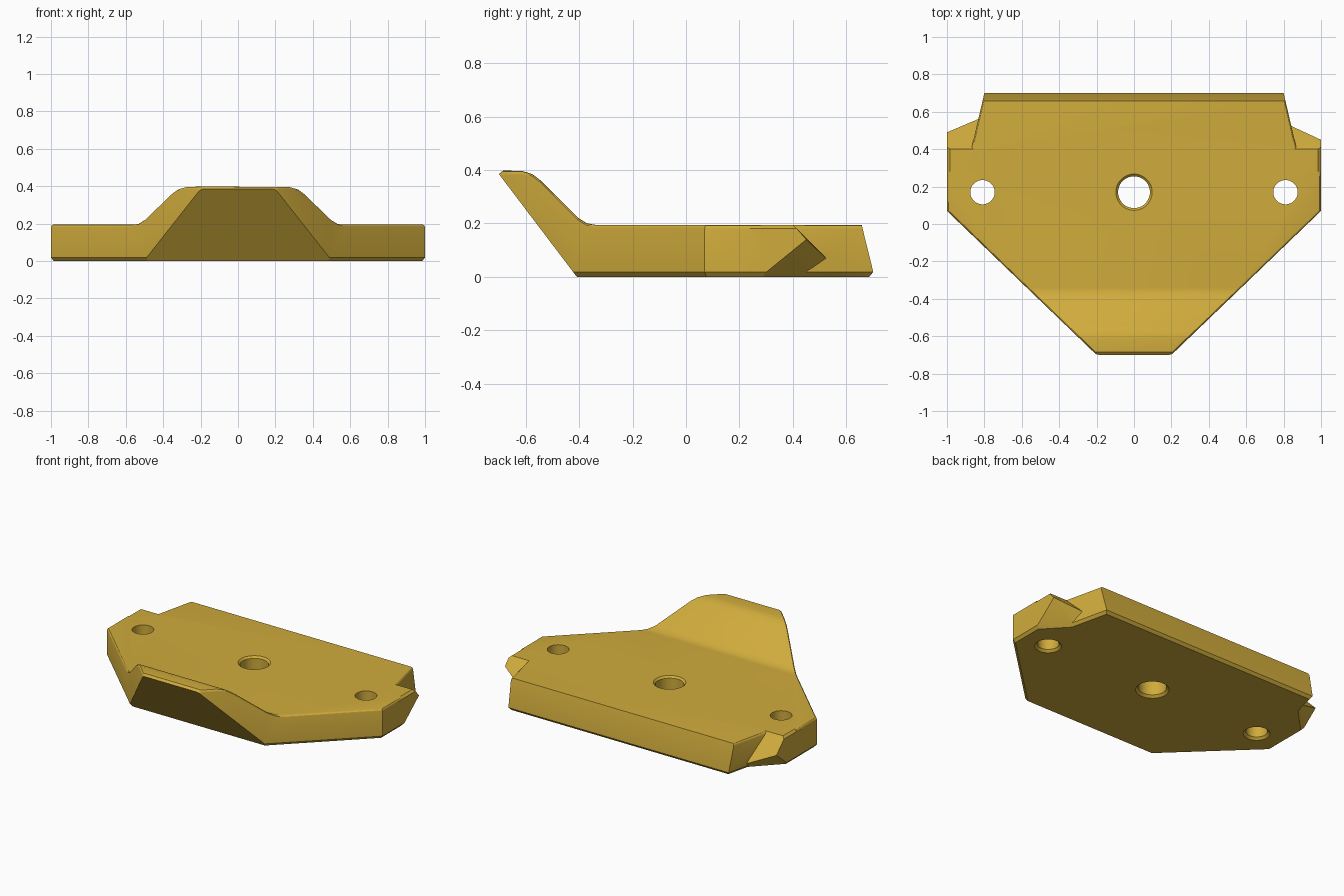
import bpy, bmesh, math
from mathutils import Vector

if "Cube" in bpy.data.objects:
    bpy.data.objects.remove(bpy.data.objects["Cube"])

gold = bpy.data.materials.new("gold")
gold.diffuse_color = (0.63, 0.41, 0.045, 1)
gold.use_nodes = True
gold.node_tree.nodes["Principled BSDF"].inputs["Base Color"].default_value = gold.diffuse_color


def make(name, bm):
    bmesh.ops.recalc_face_normals(bm, faces=bm.faces)
    me = bpy.data.meshes.new(name)
    bm.to_mesh(me)
    bm.free()
    me.materials.append(gold)
    ob = bpy.data.objects.new(name, me)
    bpy.context.collection.objects.link(ob)
    return ob


def loft(name, rings):
    """Closed solid through rings with equal point counts."""
    bm = bmesh.new()
    vs = [[bm.verts.new(p) for p in r] for r in rings]
    n = len(vs[0])
    for a, b in zip(vs, vs[1:]):
        for i in range(n):
            bm.faces.new((a[i], a[(i + 1) % n], b[(i + 1) % n], b[i]))
    bm.faces.new(vs[0])
    bm.faces.new(vs[-1])
    return make(name, bm)


def inset(pts, d):
    """Mitred inward offset of a counter-clockwise outline."""
    out = []
    for i, p in enumerate(pts):
        p = Vector(p)
        a = (p - Vector(pts[i - 1])).normalized()
        b = (Vector(pts[(i + 1) % len(pts)]) - p).normalized()
        na, nb = Vector((-a.y, a.x)), Vector((-b.y, b.x))
        out.append(p + (na + nb) * d / (1 + na.dot(nb)))
    return out


def boolean(ob, tool, op):
    m = ob.modifiers.new(op, 'BOOLEAN')
    m.operation, m.object, m.solver = op, tool, 'EXACT'
    bpy.context.view_layer.objects.active = ob
    bpy.ops.object.modifier_apply(modifier=m.name)
    bpy.data.objects.remove(tool)


# Side profile (y, z) with the raised front lip, extruded across x
profile = [(-0.408, 0), (0.9, 0), (0.70, 0.02), (0.657, 0.195), (-0.34, 0.195),
           (-0.372, 0.201), (-0.405, 0.222), (-0.545, 0.362), (-0.575, 0.385),
           (-0.615, 0.397), (-0.685, 0.397), (-0.70, 0.385)]
profile[1:3] = [(0.705, 0)]
plate = loft("bracket_plate", [[(x, y, z) for y, z in profile] for x in (-1.2, 1.2)])

# Plan outline with a chamfered bottom rim
right = [(0.2, -0.70), (1, 0.07), (1, 0.28), (0.9, 0.28), (0.87, 0.4), (0.8, 0.7)]
outline = right + [(-x, y) for x, y in reversed(right)]
rim = inset(outline, 0.015)
boolean(plate, loft("plan_cutter", [[(p[0], p[1], z) for p in ring] for ring, z in
        ((inset(outline, 0.035), -0.02), (rim, 0), (outline, 0.018), (outline, 0.6))]),
        'INTERSECT')

# Rounded top edges along the sides
bm = bmesh.new()
bm.from_mesh(plate.data)
bmesh.ops.remove_doubles(bm, verts=bm.verts, dist=1e-5)
bm.normal_update()
edges = []
for e in bm.edges:
    if len(e.link_faces) == 2:
        a, b = sorted(e.link_faces, key=lambda f: f.normal.z)
        if abs(a.normal.z) < 0.05 and abs(a.normal.x) > 0.3 and b.normal.z > 0.5:
            edges.append(e)
bmesh.ops.bevel(bm, geom=edges, offset=0.015, segments=3, profile=0.5,
                affect='EDGES', clamp_overlap=True)
bm.to_mesh(plate.data)
bm.free()

# Side wings ending in a slanted V-shaped edge: ridge (y, z) and foot y,
# each at the outer and the inner end
for s, ridge, foot in ((1, ((0.45, 0.14), (0.543, 0.052)), (0.30, 0.50)),
                       (-1, ((0.49, 0.105), (0.575, 0.02)), (0.385, 0.575))):
    pts = []
    for x, (ry, rz), fy in zip((1, 0.8), ridge, foot):
        xi = x - 0.015 if x == 1 else x
        pts += [(x, ry, rz), (x, fy, 0.018), (xi, fy - 0.015, 0),
                (x, 0.24, 0.018), (xi, 0.24, 0), (xi, 0.24, 0.195),
                (xi, 0.40, 0.195), (x, 0.24, 0.182), (x, 0.413, 0.182)]
    bm = bmesh.new()
    for x, y, z in pts:
        bm.verts.new((s * x, y, z))
    res = bmesh.ops.convex_hull(bm, input=bm.verts)
    junk = [v for v in res["geom_interior"] if isinstance(v, bmesh.types.BMVert)]
    bmesh.ops.delete(bm, geom=junk, context='VERTS')
    bmesh.ops.dissolve_limit(bm, angle_limit=0.01, verts=bm.verts, edges=bm.edges)
    boolean(plate, make("wing", bm), 'UNION')

# Countersunk centre hole and two side holes
for x, r, top in ((0, 0.085, 0.012), (-0.81, 0.065, 0), (0.81, 0.065, 0)):
    steps = ((r + 0.03, -0.015), (r, 0.015), (r, 0.195 - top), (r + 2 * top, 0.195 + top))
    if top == 0:
        steps = steps[:2] + ((r, 0.3),)
    boolean(plate, loft("hole_cutter", [[(x + q * math.cos(i * math.tau / 48),
            0.17 + q * math.sin(i * math.tau / 48), z) for i in range(48)]
            for q, z in steps]), 'DIFFERENCE')

# Smooth the curved parts and keep the hard edges
bpy.ops.object.select_all(action='DESELECT')
plate.select_set(True)
bpy.context.view_layer.objects.active = plate
bpy.ops.object.shade_smooth_by_angle(angle=math.radians(30))
